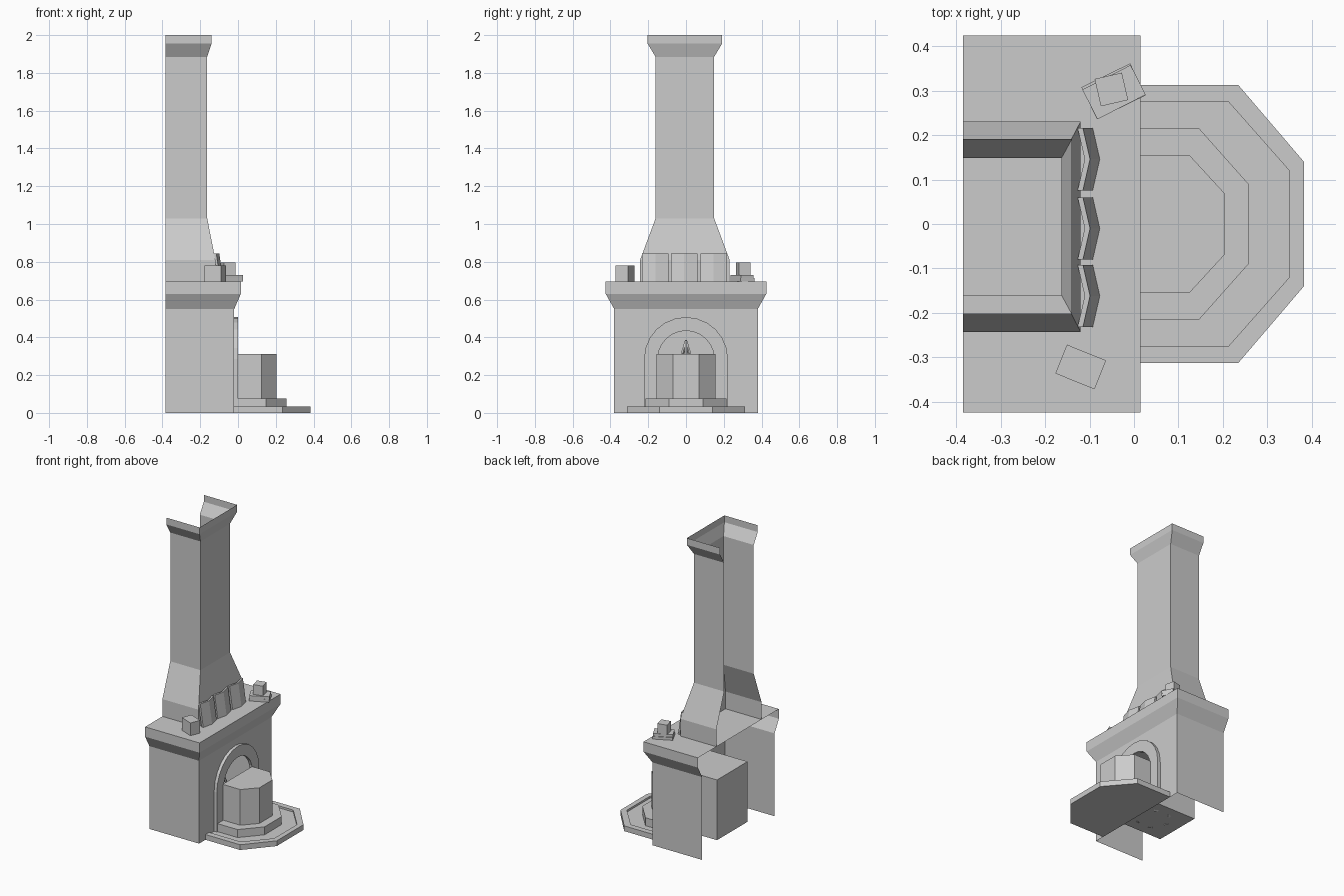
import bpy, bmesh, math
from mathutils import Matrix, Vector

cube = bpy.data.objects.get("Cube")
if cube:
    bpy.data.objects.remove(cube, do_unlink=True)

stone = bpy.data.materials.new("light grey stone")
stone.use_nodes = True
GREY = (0.6, 0.6, 0.6, 1)
stone.diffuse_color = GREY
stone.node_tree.nodes["Principled BSDF"].inputs["Base Color"].default_value = GREY

BACK, WALL = -0.385, -0.02      # open rear plane and front wall plane


def finish(name, bm, closed=True):
    if closed:
        bmesh.ops.recalc_face_normals(bm, faces=bm.faces)
    mesh = bpy.data.meshes.new(name)
    bm.to_mesh(mesh)
    bm.free()
    mesh.materials.append(stone)
    obj = bpy.data.objects.new(name, mesh)
    bpy.context.collection.objects.link(obj)
    return obj


def prism(name, points, direction):
    """Extrude a flat outline along a direction."""
    bm = bmesh.new()
    face = bm.faces.new([bm.verts.new(p) for p in points])
    if direction:
        new = bmesh.ops.extrude_face_region(bm, geom=[face], use_keep_orig=True)["geom"]
        bmesh.ops.translate(bm, vec=direction, verts=[v for v in new if isinstance(v, bmesh.types.BMVert)])
    return finish(name, bm, bool(direction))


def box(name, centre, size, angle=0.0):
    bm = bmesh.new()
    place = Matrix.Translation(centre) @ Matrix.Rotation(math.radians(angle), 4, 'Z')
    bmesh.ops.create_cube(bm, size=1, matrix=place @ Matrix.Diagonal((*size, 1)))
    return finish(name, bm)


def shell(name, levels, shift=0.0, cap=False, open_front=False):
    """Three-sided shell, open at the rear; levels are (z, front x, half width)."""
    bm = bmesh.new()
    rows = []
    for z, x, w in levels:
        ring = ((BACK, -w), (x, -w), (x, w), (BACK, w))
        rows.append([bm.verts.new((px, py + shift, z)) for px, py in ring])
    for level, (a, b) in enumerate(zip(rows, rows[1:])):
        for i in range(3):
            if not (open_front and level == 0 and i == 1):
                bm.faces.new((a[i], a[i + 1], b[i + 1], b[i]))
    if cap:
        bm.faces.new(rows[-1])
    return finish(name, bm, False)


def arch(radius, x, spring=0.285, steps=12):
    """Arch outline from its left foot to its right foot."""
    curve = [(x, -radius * math.cos(math.pi * i / steps),
              spring + radius * math.sin(math.pi * i / steps)) for i in range(steps + 1)]
    return [(x, -radius, 0)] + curve + [(x, radius, 0)]


def half_octagon(side_x, side_y, tip_x, tip_y, z, start=WALL):
    right = [(start, -side_y, z), (side_x, -side_y, z), (tip_x, -tip_y, z)]
    return right + [(x, -y, h) for x, y, h in reversed(right)]


# Mantel body with its arched front wall
shell("mantel_body", [(0, WALL, 0.38), (0.55, WALL, 0.38), (0.63, 0.015, 0.425), (0.695, 0.015, 0.425)],
      cap=True, open_front=True)
wall = [(WALL, -0.38, 0)] + arch(0.15, WALL) + [(WALL, 0.38, 0), (WALL, 0.38, 0.55), (WALL, -0.38, 0.55)]
prism("front_wall", wall[::1], None).data.flip_normals()

# Raised arch surround
prism("arch_surround", arch(0.222, WALL) + arch(0.15, WALL)[::-1], (0.02, 0, 0))

# Chimney hood, flue and flared crown, open at the top
shell("chimney", [(0.695, -0.12, 0.237), (0.81, -0.12, 0.237), (1.03, -0.163, 0.155),
                  (1.885, -0.163, 0.155), (1.955, -0.14, 0.197), (2.0, -0.14, 0.197)], shift=-0.006)

# Firebox behind the arch, open towards the front
bm = bmesh.new()
bmesh.ops.create_cube(bm, size=1, matrix=Matrix.Translation((-0.18, 0, 0.235)) @ Matrix.Diagonal((0.32, 0.32, 0.4, 1)))
bmesh.ops.delete(bm, geom=[f for f in bm.faces if f.normal.x > 0.9], context='FACES')
finish("firebox", bm, False)

# Stack of leaning logs in the firebox
for i in range(6):
    turn = math.tau * i / 6
    foot = Vector((-0.15 + 0.11 * math.cos(turn), 0.11 * math.sin(turn), 0.035))
    tip = Vector((-0.15, 0, 0.385))
    axis = tip - foot
    place = Matrix.Translation((foot + tip) / 2) @ axis.to_track_quat('Z', 'Y').to_matrix().to_4x4()
    bm = bmesh.new()
    bmesh.ops.create_cone(bm, cap_ends=True, segments=5, radius1=0.018, radius2=0.006,
                          depth=axis.length, matrix=place)
    finish("log_%d" % (i + 1), bm)

# Stepped hearth with a raised rim, and the block standing on it
prism("hearth_base", half_octagon(0.235, 0.313, 0.383, 0.14, 0), (0, 0, 0.022))
rim = half_octagon(0.235, 0.313, 0.383, 0.14, 0.022) + half_octagon(0.213, 0.275, 0.35, 0.12, 0.022)[::-1]
prism("hearth_rim", rim, (0, 0, 0.013))
prism("hearth_step", half_octagon(0.147, 0.215, 0.258, 0.09, 0.022), (0, 0, 0.053))
prism("hearth_block", half_octagon(0.125, 0.155, 0.205, 0.068, 0.075, -0.005), (0, 0, 0.237))

# Three folded cards leaning on the hood
for i, y in enumerate((-0.162, -0.01, 0.146)):
    front = [(-0.093, y - 0.07, 0.695), (-0.077, y, 0.695), (-0.093, y + 0.07, 0.695)]
    rear = [(x - 0.012, py, z) for x, py, z in reversed(front)]
    prism("folded_card_%d" % (i + 1), front + rear, (-0.022, 0, 0.15))

# Ornaments on the mantel
box("mantel_box", (-0.12, -0.322, 0.737), (0.095, 0.07, 0.085), -22)
box("lower_book", (-0.046, 0.299, 0.704), (0.122, 0.08, 0.018), 26)
box("upper_book", (-0.045, 0.297, 0.722), (0.122, 0.075, 0.018), 27)
box("small_cube", (-0.051, 0.303, 0.763), (0.063, 0.063, 0.065), 13)
